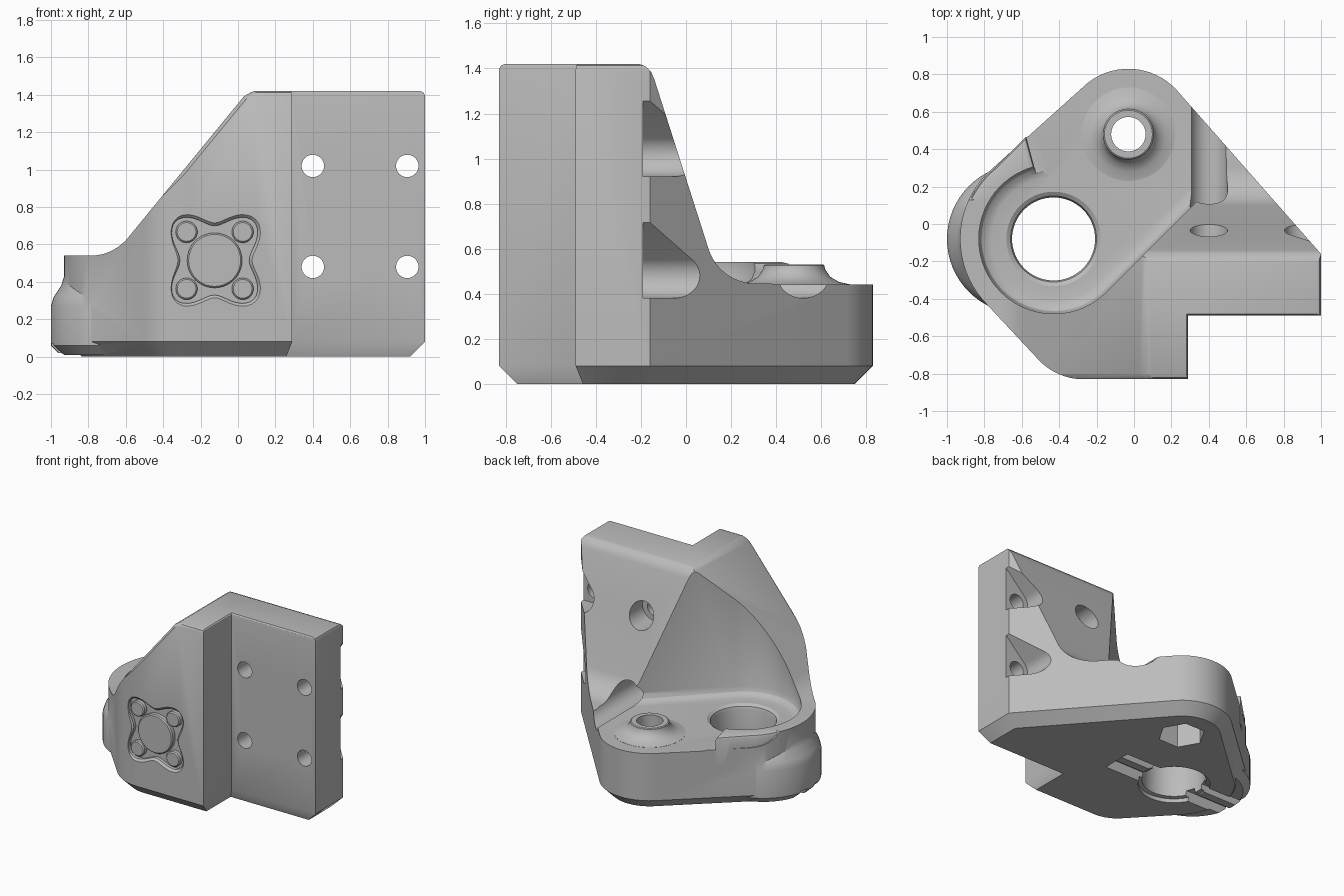
import bpy
import bmesh
from math import sin, cos, radians, pi
from mathutils import Vector

cube = bpy.data.objects.get("Cube")
if cube:
    bpy.data.objects.remove(cube)

grey = bpy.data.materials.new("plain_grey")
grey.use_nodes = True
GREY = (0.5, 0.5, 0.5, 1)
grey.diffuse_color = GREY
grey.node_tree.nodes["Principled BSDF"].inputs["Base Color"].default_value = GREY

AXES = {"x": lambda u, v, w: (w, u, v),
        "y": lambda u, v, w: (u, w, v),
        "z": lambda u, v, w: (u, v, w)}


def arc(cx, cy, r, start, end, n=12):
    steps = [radians(start + (end - start) * i / n) for i in range(n + 1)]
    return [(cx + r * cos(a), cy + r * sin(a)) for a in steps]


def circle(cx, cy, r, n=48):
    return arc(cx, cy, r, 0, 360, n)[:-1]


def inset(points, distances):
    """Move every edge of a counter-clockwise outline inwards."""
    result = []
    count = len(points)
    for i in range(count):
        p = Vector(points[i])
        e1 = (p - Vector(points[i - 1])).normalized()
        e2 = (Vector(points[(i + 1) % count]) - p).normalized()
        n1, n2 = Vector((-e1.y, e1.x)), Vector((-e2.y, e2.x))
        d1, d2 = distances[i - 1], distances[i]
        det = n1.x * n2.y - n1.y * n2.x
        if abs(det) < 1e-4:
            result.append(p + n1 * d1)
        else:
            result.append(p + Vector((d1 * n2.y - d2 * n1.y, d2 * n1.x - d1 * n2.x)) / det)
    return result


def make(name, bm):
    bmesh.ops.recalc_face_normals(bm, faces=bm.faces)
    mesh = bpy.data.meshes.new(name)
    bm.to_mesh(mesh)
    bm.free()
    mesh.materials.append(grey)
    obj = bpy.data.objects.new(name, mesh)
    bpy.context.collection.objects.link(obj)
    return obj


def skin(name, rings):
    bm = bmesh.new()
    loops = [[bm.verts.new(co) for co in ring] for ring in rings]
    for a, b in zip(loops, loops[1:]):
        for i in range(len(a)):
            bm.faces.new((a[i - 1], a[i], b[i], b[i - 1]))
    bm.faces.new(loops[0])
    bm.faces.new(loops[-1])
    return make(name, bm)


def loft(name, points, layers, axis="z", weights=None):
    """Stack an outline through (position, inset) layers along an axis."""
    area = sum(points[i - 1][0] * p[1] - p[0] * points[i - 1][1] for i, p in enumerate(points))
    if area < 0:
        points = points[::-1]
    weights = weights or [1] * len(points)
    place = AXES[axis]
    return skin(name, [[place(p[0], p[1], w) for p in
                        (inset(points, [k * d for k in weights]) if d else points)]
                       for w, d in layers])


def lathe(name, cx, cy, profile, n=64):
    return skin(name, [[(x, y, z) for x, y in circle(cx, cy, r, n)] for r, z in profile])


def combine(target, tool, operation="DIFFERENCE"):
    mod = target.modifiers.new(tool.name, "BOOLEAN")
    mod.operation = operation
    mod.solver = "EXACT"
    mod.object = tool
    bpy.context.view_layer.objects.active = target
    bpy.ops.object.modifier_apply(modifier=mod.name)
    bpy.data.objects.remove(tool)


BIG = (-0.43, -0.08)
ROD = (-0.03, 0.48)

# Bracket body from its plan outline, chamfered underneath
plan = [(0.29, -0.83), (0.29, -0.49), (1, -0.49), (1, -0.16)]
plan += arc(*ROD, 0.35, 42, 135, 16)
plan += arc(*BIG, 0.5, 135, 225, 18)
plan += arc(-0.27, -0.5, 0.33, 225, 270, 10)
edge_weights = [0.4, 0.4] + [1] * (len(plan) - 2)
bracket = loft("bracket_body", plan,
               [(0, 0.08), (0.08, 0), (1.395, 0), (1.413, 0.008), (1.42, 0.025)],
               weights=edge_weights)

# Sloped silhouettes trimmed from the front and from the side
front = [(-1.3, -0.3), (1.3, -0.3), (1.3, 1.45), (0.3, 1.45), (0.1, 1.425),
         (0.065, 1.412), (0.03, 1.39)]
front += arc(-0.79, 0.8, 0.26, 320, 270) + [(-1.3, 0.54)]
combine(bracket, loft("front_trim", front,
                      [(-0.84, 0.03), (-0.825, 0.012), (-0.8, 0), (1.2, 0)], "y"), "INTERSECT")
side = [(-1.2, -0.3), (1.2, -0.3), (1.2, 0.445)]
side += arc(0.31, 0.665, 0.22, 270, 198)
side += [(-0.14, 1.35), (-0.155, 1.385), (-0.18, 1.41), (-0.22, 1.425), (-0.3, 1.45), (-1.2, 1.45)]
combine(bracket, loft("side_trim", side, [(-1.3, 0), (1.3, 0)], "x"), "INTERSECT")

# Swollen left wall and raised rim round the big bore
combine(bracket, lathe("wall_bulge", -0.6, -0.08,
                       [(0.35, 0.01), (0.4, 0.06), (0.4, 0.27), (0.385, 0.32),
                        (0.345, 0.38), (0.33, 0.43)]), "UNION")
rim = []
for a in range(105, 196, 5):
    r = 0.49 / cos(radians(135 - a)) if a < 135 else 0.493
    rim.append((BIG[0] + r * cos(radians(a)), BIG[1] + r * sin(radians(a))))
rim += arc(*BIG, 0.36, 195, 105, 18)
combine(bracket, loft("bore_rim", rim, [(0.3, 0), (0.52, 0), (0.533, 0.006), (0.54, 0.02)]), "UNION")

# Pocket above the floor with a filleted foot
pocket = [(1.4, 1.184)] + arc(*BIG, 0.4, -45, -255, 40) + [(-0.6, 0.6), (-0.6, 1.2), (1.3, 1.25)]
combine(bracket, loft("floor_pocket", pocket,
                      [(0.44, 0.07), (0.447, 0.04), (0.465, 0.015), (0.5, 0), (2, 0)]))

# Rod boss with flared foot, bore and nut trap
combine(bracket, lathe("rod_boss", *ROD, [(0.25, 0.4), (0.25, 0.441), (0.2, 0.452), (0.16, 0.475),
                                          (0.137, 0.51), (0.135, 0.525), (0.128, 0.53)]), "UNION")
combine(bracket, lathe("rod_bore", *ROD, [(0.092, -0.2), (0.092, 0.8)]))
combine(bracket, lathe("nut_trap", *ROD, [(0.165, -0.2), (0.165, 0.2)], 6))

# Big bore with eased rims
combine(bracket, lathe("big_bore", *BIG, [(0.25, -0.2), (0.25, 0.03), (0.222, 0.035), (0.222, 0.4),
                                          (0.23, 0.425), (0.26, 0.445), (0.26, 0.9)]))

# Twin groove under the bore
groove = [(-0.2, -0.02), (-0.18, 0.07), (-0.12, 0.07), (-0.11, 0.02),
          (-0.05, 0.02), (-0.04, 0.07), (0.02, 0.07), (0.04, -0.02)]
combine(bracket, loft("tie_groove", groove, [(-1.2, 0), (0.09, 0)], "x"))

# Screw holes with counterbores; the outer ones have sloping roofs
for z in (0.48, 1.02):
    for x in (0.4, 0.905):
        combine(bracket, loft("screw_hole", circle(x, z, 0.06, 32), [(-0.7, 0), (0.3, 0)], "y"))
    combine(bracket, loft("inner_counterbore", circle(0.4, z, 0.1), [(-0.19, 0), (1.2, 0)], "y"))
    roof = arc(0.905, z, 0.1, 135, 270, 16) + [(1.2, z - 0.1), (1.2, z + 0.436)]
    combine(bracket, loft("outer_counterbore", roof, [(-0.19, 0), (1.2, 0)], "y"))

# Four-lobed recess in the front with raised studs
FX, FZ = -0.125, 0.515
lobes = []
for i in range(72):
    a = 2 * pi * i / 72
    r = 0.2 + 0.11 * sin(2 * a) ** 2
    lobes.append((FX + r * cos(a), FZ + r * sin(a)))
combine(bracket, loft("front_recess", lobes, [(-0.9, 0), (-0.83, 0), (-0.815, 0.015), (-0.79, 0.015)], "y"))

studs = [("centre_stud", FX, FZ, 0.147)]
studs += [("corner_stud", FX + sx * 0.15, FZ + sz * 0.152, 0.058) for sx in (-1, 1) for sz in (-1, 1)]
parts = [bracket]
for name, x, z, r in studs:
    parts.append(loft(name, circle(x, z, r, 40), [(-0.76, 0), (-0.818, 0), (-0.826, 0.008)], "y"))

# Smooth curves, sharp corners
bpy.ops.object.select_all(action="DESELECT")
for obj in parts:
    obj.select_set(True)
bpy.context.view_layer.objects.active = bracket
bpy.ops.object.shade_smooth_by_angle(angle=radians(30))
